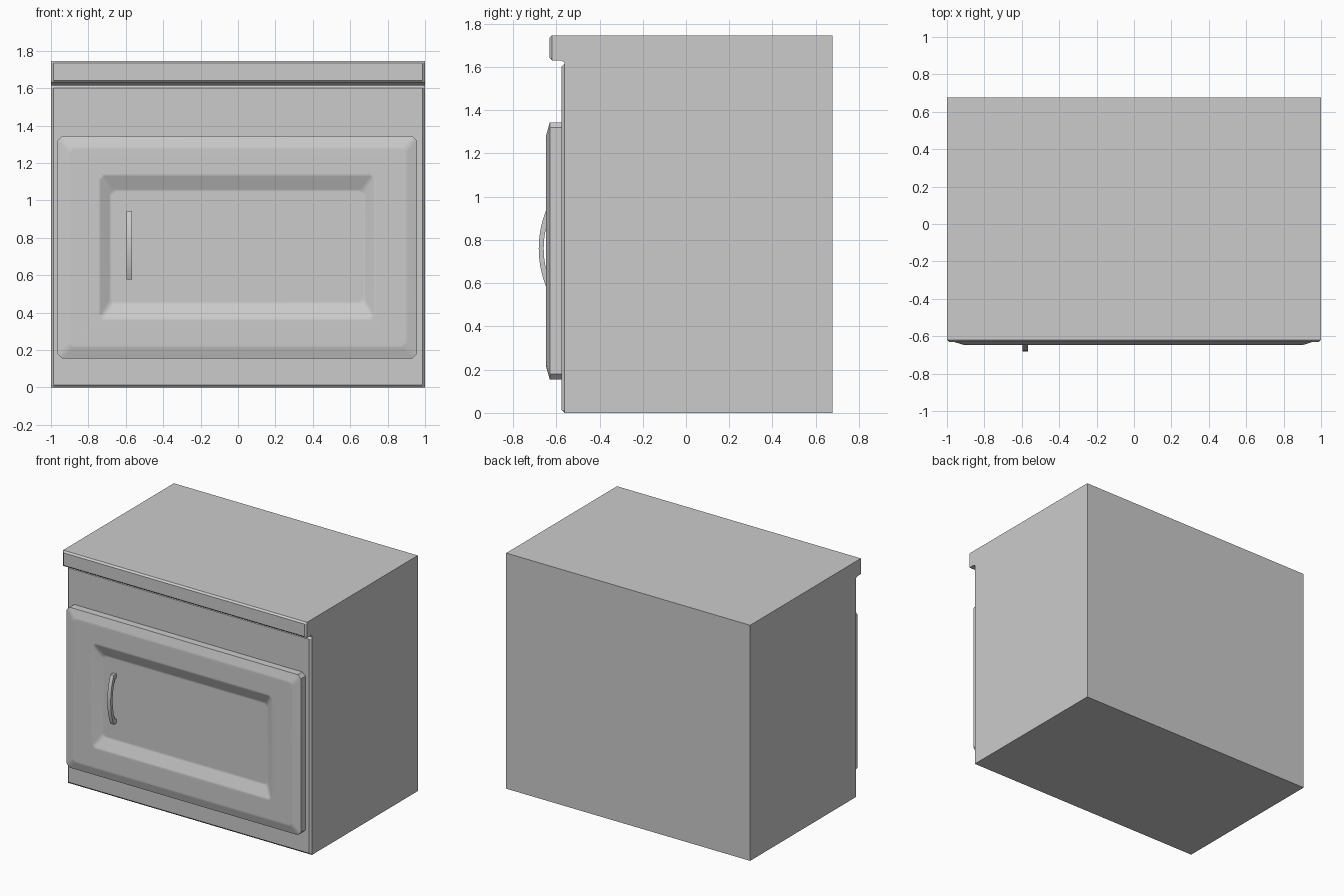
import bpy, bmesh, math

if "Cube" in bpy.data.objects:
    bpy.data.objects.remove(bpy.data.objects["Cube"])


def loft(name, sections):
    """Skin a list of matching closed sections and cap both ends."""
    bm = bmesh.new()
    rings = [[bm.verts.new(p) for p in s] for s in sections]
    n = len(rings[0])
    for a, b in zip(rings, rings[1:]):
        for i in range(n):
            j = (i + 1) % n
            bm.faces.new((a[i], a[j], b[j], b[i]))
    bm.faces.new(rings[0])
    bm.faces.new(rings[-1])
    bmesh.ops.recalc_face_normals(bm, faces=bm.faces)
    return name, bm


def finish(name, bm, smooth=False):
    mesh = bpy.data.meshes.new(name)
    bm.to_mesh(mesh)
    bm.free()
    ob = bpy.data.objects.new(name, mesh)
    bpy.context.collection.objects.link(ob)
    if smooth:
        bpy.ops.object.select_all(action='DESELECT')
        ob.select_set(True)
        bpy.context.view_layer.objects.active = ob
        bpy.ops.object.shade_smooth_by_angle(angle=math.radians(30))
        mod = ob.modifiers.new("weighted_normals", 'WEIGHTED_NORMAL')
        mod.keep_sharp = True
    return ob


# Cabinet body: side profile with chamfered front panel and overhanging top lip
BACK, TOP = 0.677, 1.746
inner = [(BACK, 0), (-0.562, 0), (-0.576, 0.014), (-0.576, 1.60), (-0.562, 1.614),
         (-0.562, 1.62), (-0.576, 1.63), (-0.62, 1.63), (-0.632, 1.642),
         (-0.632, 1.734), (-0.62, TOP), (BACK, TOP)]
outer = [(max(y, -0.562 if z < 1.625 else -0.62), z) for y, z in inner]
body = [[(x, y, z) for y, z in prof] for x, prof in
        ((-1, outer), (-0.987, inner), (0.987, inner), (1, outer))]
finish(*loft("cabinet_body", body))


# Door: clipped-corner rings stepping out to the rim and into the recess
def ring(x0, x1, z0, z1, c, y):
    return [(x0 + c, y, z0), (x1 - c, y, z0), (x1, y, z0 + c), (x1, y, z1 - c),
            (x1 - c, y, z1), (x0 + c, y, z1), (x0, y, z1 - c), (x0, y, z0 + c)]


FLOOR = -0.612
name, bm = loft("door_panel", [
    ring(-0.964, 0.956, 0.155, 1.343, 0.024, -0.565),
    ring(-0.964, 0.956, 0.155, 1.343, 0.024, -0.63),
    ring(-0.905, 0.900, 0.217, 1.280, 0.024, -0.648),
    ring(-0.742, 0.732, 0.365, 1.136, 0.024, -0.648),
    ring(-0.682, 0.676, 0.450, 1.053, 0.024, FLOOR)])
soft = [e for e in bm.edges
        if abs(e.verts[0].co.y - e.verts[1].co.y) < 1e-5
        and 0.1 < e.calc_face_angle() < 0.75]
bmesh.ops.bevel(bm, geom=soft, offset=0.008, segments=2, profile=0.5, affect='EDGES')
finish(name, bm, True)


# Handle: arched bar standing on the recess floor
def arc(half, y_end, y_mid, n=14):
    sag = y_end - y_mid
    r = (half * half + sag * sag) / (2 * sag)
    a = math.asin(half / r)
    return [(y_mid + r - r * math.cos(t), 0.76 + r * math.sin(t))
            for t in (a * (2 * i / n - 1) for i in range(n + 1))]


bar = ([(FLOOR + 0.005, 0.578)] + arc(0.182, -0.645, -0.681) + [(FLOOR + 0.005, 0.942)]
       + [(FLOOR + 0.005, 0.912)] + arc(0.152, -0.63, -0.658)[::-1] + [(FLOOR + 0.005, 0.608)])
finish(*loft("door_handle", [[(x, y, z) for y, z in bar] for x in (-0.595, -0.567)]), True)
